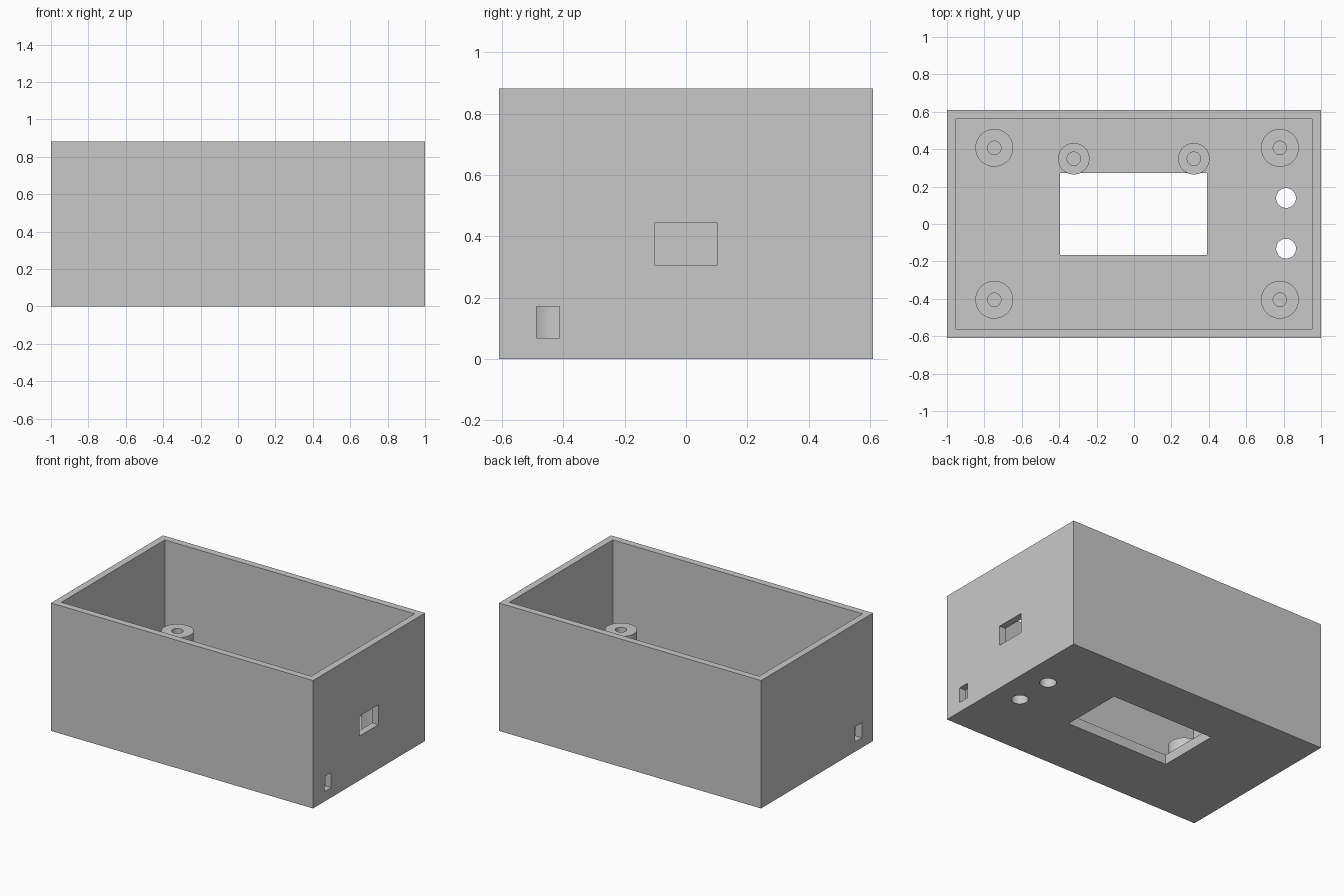
import bpy, bmesh, math
from mathutils import Matrix

if "Cube" in bpy.data.objects:
    bpy.data.objects.remove(bpy.data.objects["Cube"], do_unlink=True)

HALF_X, HALF_Y, HEIGHT = 1.0, 0.61, 0.882
WALL = 0.067

grey = bpy.data.materials.new("plain grey")
grey.use_nodes = True
grey.diffuse_color = (0.584, 0.584, 0.584, 1)
grey.node_tree.nodes["Principled BSDF"].inputs["Base Color"].default_value = grey.diffuse_color


def make_object(name, bm):
    bmesh.ops.recalc_face_normals(bm, faces=bm.faces)
    mesh = bpy.data.meshes.new(name)
    bm.to_mesh(mesh)
    bm.free()
    mesh.materials.append(grey)
    obj = bpy.data.objects.new(name, mesh)
    bpy.context.collection.objects.link(obj)
    return obj


def activate(obj):
    bpy.ops.object.select_all(action='DESELECT')
    obj.select_set(True)
    bpy.context.view_layer.objects.active = obj


def add_box(bm, x, y, z):
    """Add a box spanning the given (low, high) ranges."""
    centre = [(a + b) / 2 for a, b in (x, y, z)]
    size = [b - a for a, b in (x, y, z)]
    bmesh.ops.create_cube(bm, size=1, matrix=Matrix.Translation(centre) @ Matrix.Diagonal((*size, 1)))


def make_post(name, x, y, radius, bore, top):
    """Hollow screw post, lathed from its wall section."""
    bm = bmesh.new()
    section = [(bore, WALL), (bore, top), (radius, top), (radius, WALL)]
    verts = [bm.verts.new((r, 0, z)) for r, z in section]
    edges = [bm.edges.new(pair) for pair in zip(verts, verts[1:] + verts[:1])]
    bmesh.ops.spin(bm, geom=verts + edges, axis=(0, 0, 1), cent=(0, 0, 0),
                   angle=math.tau, steps=64, use_merge=True)
    bmesh.ops.remove_doubles(bm, verts=bm.verts, dist=1e-5)
    post = make_object(name, bm)
    post.location = (x, y, 0)
    activate(post)
    bpy.ops.object.shade_smooth_by_angle(angle=math.radians(30))


# Open-topped case: the top face is inset for the rim, then extruded down to the floor
bm = bmesh.new()
add_box(bm, (-HALF_X, HALF_X), (-HALF_Y, HALF_Y), (0, HEIGHT))
top_face = max(bm.faces, key=lambda f: f.calc_center_median().z)
bmesh.ops.inset_individual(bm, faces=[top_face], thickness=WALL)
floor = bmesh.ops.extrude_discrete_faces(bm, faces=[top_face])["faces"][0]
bmesh.ops.translate(bm, verts=floor.verts, vec=(0, 0, WALL - HEIGHT))
case = make_object("case", bm)

# Openings: display window, port, two end slots, two round button holes
bm = bmesh.new()
add_box(bm, (-0.395, 0.39), (-0.165, 0.272), (-0.1, 0.12))
add_box(bm, (0.9, 1.1), (-0.103, 0.102), (0.306, 0.443))
for side in (-1, 1):
    add_box(bm, sorted((side * 0.9, side * 1.1)), (-0.488, -0.412), (0.068, 0.172))
for y in (-0.132, 0.139):
    bmesh.ops.create_cone(bm, cap_ends=True, segments=48, radius1=0.053, radius2=0.053,
                          depth=0.3, matrix=Matrix.Translation((0.813, y, 0)))
cutter = make_object("opening_cutter", bm)
cutter.hide_render = True

cut = case.modifiers.new("openings", 'BOOLEAN')
cut.operation = 'DIFFERENCE'
cut.solver = 'EXACT'
cut.object = cutter
activate(case)
bpy.ops.object.modifier_apply(modifier=cut.name)
bpy.data.objects.remove(cutter, do_unlink=True)
bpy.ops.object.shade_smooth_by_angle(angle=math.radians(30))

# Tall corner posts
for side, x in (("right", -0.747), ("left", 0.78)):
    for end, y in (("front", -0.405), ("back", 0.407)):
        make_post(f"{end}_{side}_post", x, y, 0.101, 0.036, 0.369)

# Short display posts behind the window
for side, x in (("right", -0.322), ("left", 0.32)):
    make_post(f"display_{side}_post", x, 0.349, 0.084, 0.036, 0.17)
